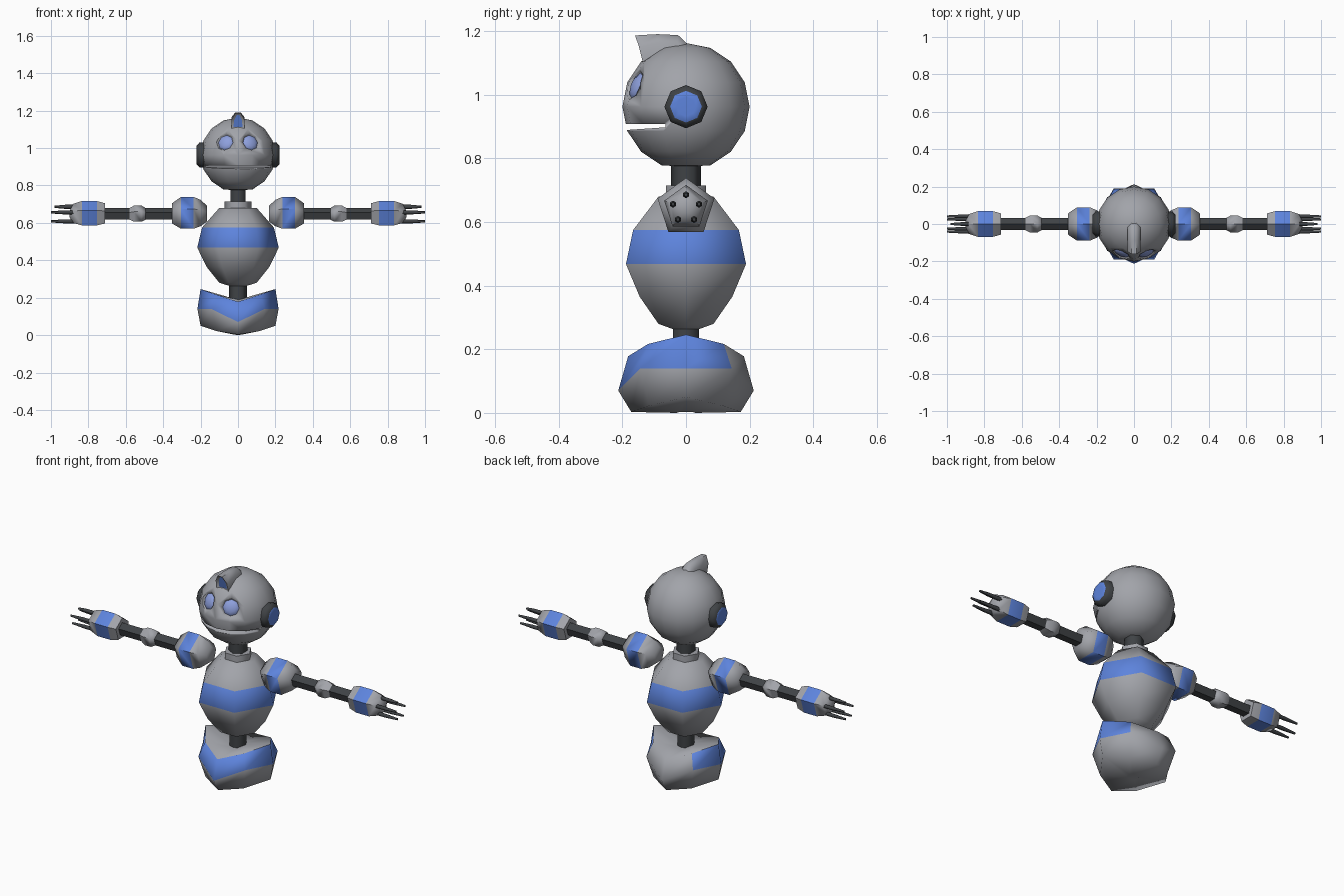
import bpy, bmesh, math
from mathutils import Vector, Matrix

if "Cube" in bpy.data.objects:
    bpy.data.objects.remove(bpy.data.objects["Cube"])

def material(name, rgb):
    m = bpy.data.materials.new(name)
    m.diffuse_color = (*rgb, 1)
    m.use_nodes = True
    m.node_tree.nodes["Principled BSDF"].inputs["Base Color"].default_value = m.diffuse_color
    return m

MATS = [material("grey_metal", (0.36, 0.37, 0.40)), material("blue_paint", (0.11, 0.23, 0.72)),
        material("dark_metal", (0.05, 0.055, 0.06)), material("eye_blue", (0.27, 0.35, 0.72))]
GREY, BLUE, DARK, EYE = range(4)

def finish(bm, name, angle=65):
    bmesh.ops.recalc_face_normals(bm, faces=bm.faces)
    me = bpy.data.meshes.new(name)
    bm.to_mesh(me)
    bm.free()
    for m in MATS:
        me.materials.append(m)
    me.shade_smooth()
    me.set_sharp_from_angle(angle=math.radians(angle))
    ob = bpy.data.objects.new(name, me)
    bpy.context.collection.objects.link(ob)
    return ob

def loft(name, rings, colour, caps=(GREY, GREY), angle=65):
    """Skin a stack of rings; colour(band, side) picks the material."""
    bm = bmesh.new()
    vs = [[bm.verts.new(p) for p in r] for r in rings]
    n = len(vs[0])
    for i in range(len(vs) - 1):
        for j in range(n):
            k = (j + 1) % n
            f = bm.faces.new((vs[i][j], vs[i][k], vs[i + 1][k], vs[i + 1][j]))
            f.material_index = colour(i, j)
    for ring, c in zip((vs[0], vs[-1]), caps):
        bm.faces.new(ring).material_index = c
    return finish(bm, name, angle)

def lathe(name, profile, n, bands, axis="z", origin=(0, 0, 0), side=1, phase=0.0):
    """Turn (distance, radius) points about z or x; bands = material of each segment."""
    o = Vector(origin)
    rings = []
    for t, r in profile:
        ring = []
        for j in range(n):
            a = phase + 2 * math.pi * j / n
            p = (r * math.cos(a), r * math.sin(a), t) if axis == "z" else (t, r * math.sin(a), r * math.cos(a))
            p = o + Vector(p)
            ring.append((p.x * side, p.y, p.z))
        rings.append(ring)
    return loft(name, rings, lambda i, j: bands[i], (bands[0], bands[-1]))

# Base: octagonal saddle, each ring lifted towards the sides
# (front/back, diagonal, side) as (radius, z)
levels = [((0.03, 0.0), (0.03, 0.003), (0.03, 0.008)),
          ((0.172, 0.003), (0.165, 0.022), (0.2, 0.05)),
          ((0.213, 0.07), (0.203, 0.14), (0.217, 0.14)),
          ((0.182, 0.178), (0.168, 0.217), (0.2, 0.246)),
          ((0.04, 0.19), (0.04, 0.195), (0.04, 0.2))]
kind = [2, 1, 0, 1, 2, 1, 0, 1]
base_rings = [[(lv[k][0] * math.cos(j * math.pi / 4), lv[k][0] * math.sin(j * math.pi / 4), lv[k][1])
               for j, k in enumerate(kind)] for lv in levels]
loft("base", base_rings, lambda i, j: BLUE if i == 2 and j not in (1, 2) else GREY, angle=75)

# Central column, torso, collar and neck, all six-sided
lathe("waist_column", [(0.17, 0.047), (0.3, 0.047)], 6, [DARK])
lathe("torso", [(0.258, 0.03), (0.28, 0.1), (0.365, 0.168), (0.468, 0.218), (0.575, 0.192), (0.68, 0.1)],
      6, [GREY, GREY, GREY, BLUE, GREY])
lathe("collar", [(0.66, 0.072), (0.715, 0.072)], 6, [GREY])
lathe("neck", [(0.7, 0.047), (0.8, 0.047)], 6, [DARK], phase=math.pi / 6)

# Head: ball with a flattened underside
C = Vector((0, 0, 0.963))
bm = bmesh.new()
bmesh.ops.create_uvsphere(bm, u_segments=16, v_segments=8, radius=0.2, matrix=Matrix.Translation(C))
for v in bm.verts:
    v.co.z = max(v.co.z, 0.775)
head = finish(bm, "head")

def cut(target, cutter):
    mod = target.modifiers.new("cut", "BOOLEAN")
    mod.operation = "DIFFERENCE"
    mod.solver = "EXACT"
    mod.object = cutter
    cutter.hide_render = True
    cutter.hide_viewport = True

# Mouth slot, right through the front of the head
mouth = [[(x, -0.3, 0.882), (x, -0.065, 0.898), (x, -0.065, 0.908), (x, -0.3, 0.908)] for x in (-0.3, 0.3)]
cut(head, loft("mouth_cutter", mouth, lambda i, j: GREY))

def flat_ball(name, pos, normal, radius, depth, mat):
    bm = bmesh.new()
    m = Matrix.Translation(pos) @ normal.to_track_quat("Z", "Y").to_matrix().to_4x4() \
        @ Matrix.Diagonal((radius, radius, depth, 1))
    bmesh.ops.create_uvsphere(bm, u_segments=8, v_segments=6, radius=1, matrix=m)
    for f in bm.faces:
        f.material_index = mat
    return finish(bm, name)

for s, label in ((1, "left"), (-1, "right")):
    # Eyes in shallow sockets
    n = Vector((0.072 * s, -0.17, 0.072)).normalized()
    cut(head, flat_ball(label + "_socket_cutter", C + n * 0.203, n, 0.056, 0.035, GREY))
    flat_ball(label + "_eye", C + n * 0.172, n, 0.048, 0.022, EYE)
    # Ears
    lathe(label + "_ear", [(0.16, 0.068), (0.205, 0.068), (0.221, 0.05), (0.222, 0.03)], 8,
          [DARK, DARK, BLUE], "x", (0, 0, 0.963), s)

    # Arms: five-sided shoulder, rod, elbow and forearm
    A = (0, 0, 0.645)
    lathe(label + "_shoulder", [(0.165, 0.045), (0.198, 0.077), (0.237, 0.094), (0.305, 0.094), (0.352, 0.06)],
          5, [GREY, GREY, BLUE, GREY], "x", A, s)
    lathe(label + "_arm_rod", [(0.33, 0.034), (0.73, 0.034)], 5, [DARK], "x", A, s)
    lathe(label + "_elbow", [(0.49, 0.032), (0.517, 0.048), (0.555, 0.048), (0.585, 0.032)], 5,
          [GREY] * 3, "x", A, s)
    lathe(label + "_forearm", [(0.712, 0.06), (0.755, 0.072), (0.835, 0.072), (0.885, 0.055), (0.9, 0.02)], 5,
          [GREY, BLUE, GREY, GREY], "x", A, s)
    # Fingers in a ring
    for i in range(5):
        a = 2 * math.pi * i / 5
        tip = 0.98 if i == 0 else 1.0
        lathe(f"{label}_finger_{i + 1}", [(0.87, 0.011), (0.925, 0.011), (tip, 0.006)], 6, [DARK, DARK], "x",
              (0, 0.043 * math.sin(a), 0.643 + 0.043 * math.cos(a)), s)

# Crest on top of the head with a blue front panel
crest = []
for yb, yt, zs, zt in ((-0.135, -0.16, 1.15, 1.187), (-0.09, -0.09, 1.165, 1.191),
                       (-0.03, -0.025, 1.165, 1.188), (0.0, 0.01, 1.135, 1.155)):
    ym = (yb + yt) / 2
    crest.append([(-0.035, yb, 1.1), (0.035, yb, 1.1), (0.035, ym, zs), (0.014, yt, zt),
                  (-0.014, yt, zt), (-0.035, ym, zs)])
ob = loft("crest", crest, lambda i, j: GREY, angle=50)
bm = bmesh.new()
bm.from_mesh(ob.data)
bm.faces.ensure_lookup_table()
front = min(bm.faces, key=lambda f: f.calc_center_median().y)
bmesh.ops.inset_region(bm, faces=[front], thickness=0.015, depth=-0.008)
front.material_index = BLUE
bm.to_mesh(ob.data)
bm.free()
